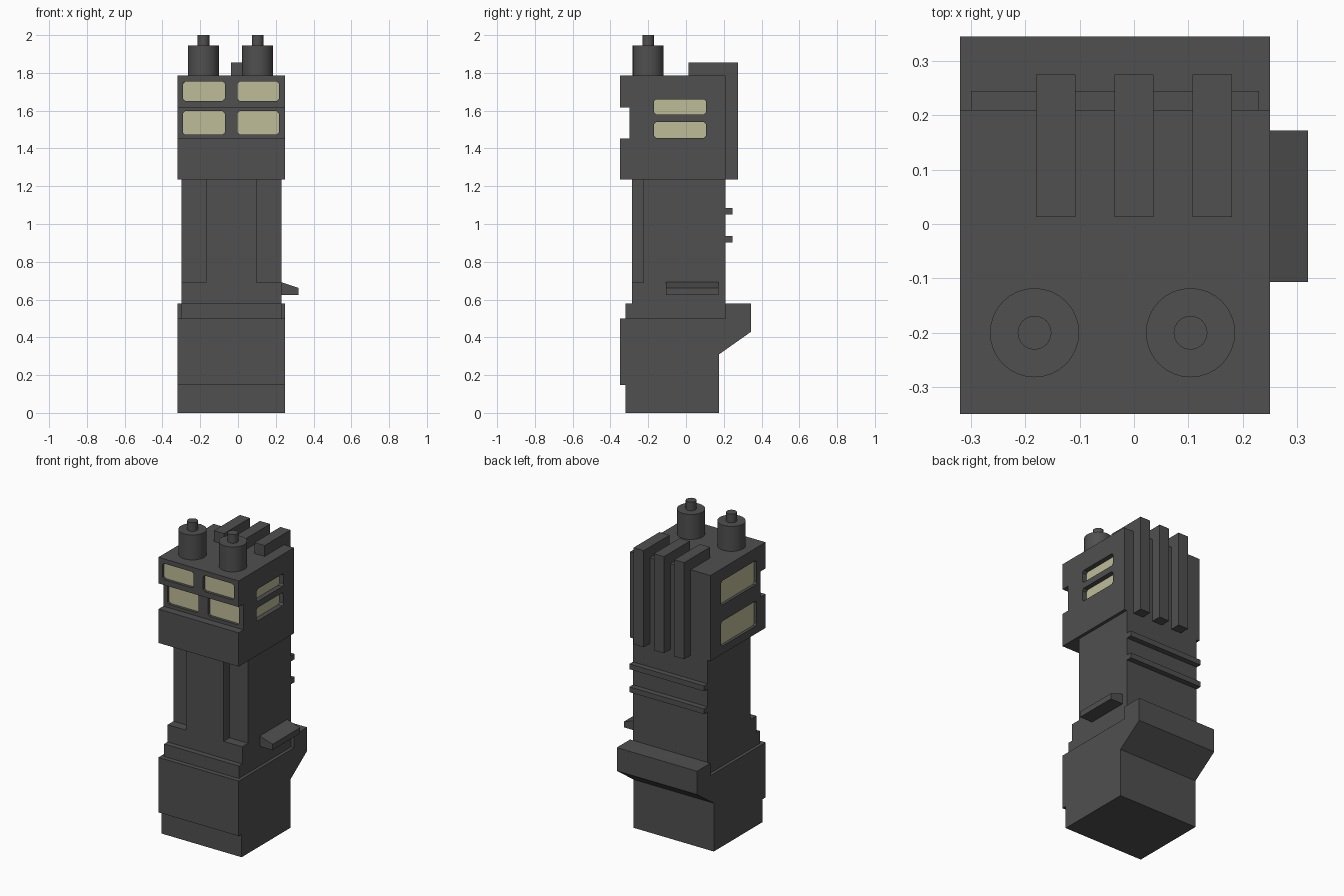
import bpy
import bmesh
from mathutils import Vector

cube = bpy.data.objects.get("Cube")
if cube:
    bpy.data.objects.remove(cube, do_unlink=True)


def material(name, rgb):
    m = bpy.data.materials.new(name)
    m.use_nodes = True
    m.diffuse_color = (*rgb, 1)
    bsdf = next(n for n in m.node_tree.nodes if n.type == "BSDF_PRINCIPLED")
    bsdf.inputs["Base Color"].default_value = (*rgb, 1)
    return m


concrete = material("dark grey", (0.08, 0.08, 0.08))
glass = material("pale yellow glass", (0.515, 0.503, 0.31))


def prism(name, axis, profile, lo, hi, mat=concrete):
    """Extrude a 2D profile along an axis; profile uses the other two axes in order."""
    bm = bmesh.new()
    verts = []
    for p in profile:
        co = list(p)
        co.insert("xyz".index(axis), lo)
        verts.append(bm.verts.new(co))
    face = bm.faces.new(verts)
    step = Vector([hi - lo if a == axis else 0 for a in "xyz"])
    ext = bmesh.ops.extrude_face_region(bm, geom=[face], use_keep_orig=True)
    moved = [g for g in ext["geom"] if isinstance(g, bmesh.types.BMVert)]
    bmesh.ops.translate(bm, verts=moved, vec=step)
    bmesh.ops.recalc_face_normals(bm, faces=bm.faces)
    mesh = bpy.data.meshes.new(name)
    bm.to_mesh(mesh)
    bm.free()
    mesh.materials.append(mat)
    ob = bpy.data.objects.new(name, mesh)
    bpy.context.collection.objects.link(ob)
    return ob


def rect(a0, a1, b0, b1):
    return [(a0, b0), (a1, b0), (a1, b1), (a0, b1)]


def chamfered(a0, a1, b0, b1, c=0.012):
    return [(a0 + c, b0), (a1 - c, b0), (a1, b0 + c), (a1, b1 - c),
            (a1 - c, b1), (a0 + c, b1), (a0, b1 - c), (a0, b0 + c)]


LEFT, RIGHT = -0.32, 0.25       # wide blocks
S_LEFT, S_RIGHT = -0.30, 0.23   # shaft
BACK = 0.21

# Base with front step and flared rear shelf
prism("base", "x", [(-0.32, 0), (0.175, 0), (0.175, 0.31), (0.345, 0.43),
                    (0.345, 0.58), (BACK, 0.58), (BACK, 0.5), (-0.35, 0.5),
                    (-0.35, 0.147), (-0.32, 0.147)], LEFT, RIGHT)
prism("base_collar", "z", rect(S_LEFT, S_RIGHT, -0.32, BACK), 0.5, 0.58)

# Shaft: full footing, then front corners cut back
prism("shaft_footing", "z", rect(S_LEFT, S_RIGHT, -0.285, BACK), 0.58, 0.69)
prism("shaft", "z", [(S_LEFT, -0.225), (-0.17, -0.225), (-0.17, -0.285),
                     (0.097, -0.285), (0.097, -0.225), (S_RIGHT, -0.225),
                     (S_RIGHT, BACK), (S_LEFT, BACK)], 0.69, 1.235)

# Side ledge and rear bands
prism("side_ledge", "y", [(S_RIGHT, 0.625), (0.32, 0.625), (0.32, 0.662),
                          (S_RIGHT, 0.692)], -0.107, 0.172)
for z in (0.903, 1.05):
    prism("rear_band", "x", rect(BACK, 0.245, z, z + 0.034), S_LEFT, S_RIGHT)

# Head with a full-width notch in the front
head = prism("head", "x", [(-0.35, 1.235), (BACK, 1.235), (BACK, 1.785),
                           (-0.35, 1.785), (-0.35, 1.617), (-0.30, 1.617),
                           (-0.30, 1.452), (-0.35, 1.452)], LEFT, RIGHT)

# Recessed windows: axis, outer face, direction inward, depth, outline
windows = []
for x0, x1 in ((-0.292, -0.07), (-0.003, 0.217)):
    windows.append(("y", -0.35, 1, 0.022, (x0, x1, 1.652, 1.755)))
    windows.append(("y", -0.30, 1, 0.022, (x0, x1, 1.473, 1.597)))
for z0, z1 in ((1.58, 1.66), (1.455, 1.54)):
    windows.append(("x", RIGHT, -1, 0.035, (-0.17, 0.107, z0, z1)))
for z0, z1 in ((1.55, 1.705), (1.285, 1.445)):
    windows.append(("x", LEFT, 1, 0.022, (-0.26, 0.10, z0, z1)))

for axis, face, inward, depth, size in windows:
    outline = chamfered(*size)
    floor = face + inward * depth
    cutter = prism("window_cutter", axis, outline, face - inward * 0.02, floor)
    cutter.hide_render = True
    mod = head.modifiers.new("window", "BOOLEAN")
    mod.operation = "DIFFERENCE"
    mod.solver = "EXACT"
    mod.object = cutter
    bpy.context.view_layer.objects.active = head
    bpy.ops.object.modifier_apply(modifier=mod.name)
    bpy.data.objects.remove(cutter, do_unlink=True)
    prism("window_pane", axis, outline, floor, floor - inward * 0.004, glass)

# Fins wrapping from the roof down the back
for x in (-0.144, 0, 0.144):
    prism("fin", "x", [(0.013, 1.785), (BACK, 1.785), (BACK, 1.235),
                       (0.275, 1.235), (0.275, 1.855), (0.013, 1.855)],
          x - 0.036, x + 0.036)

# Roof chimneys with narrow pipes
for x in (-0.183, 0.104):
    for name, r, z0, z1 in (("chimney", 0.082, 1.785, 1.945),
                            ("chimney_pipe", 0.031, 1.945, 2.0)):
        bpy.ops.mesh.primitive_cylinder_add(vertices=32, radius=r, depth=z1 - z0,
                                            location=(x, -0.2, (z0 + z1) / 2))
        ob = bpy.context.object
        ob.name = name
        ob.data.materials.append(concrete)
        bpy.ops.object.shade_smooth_by_angle()
